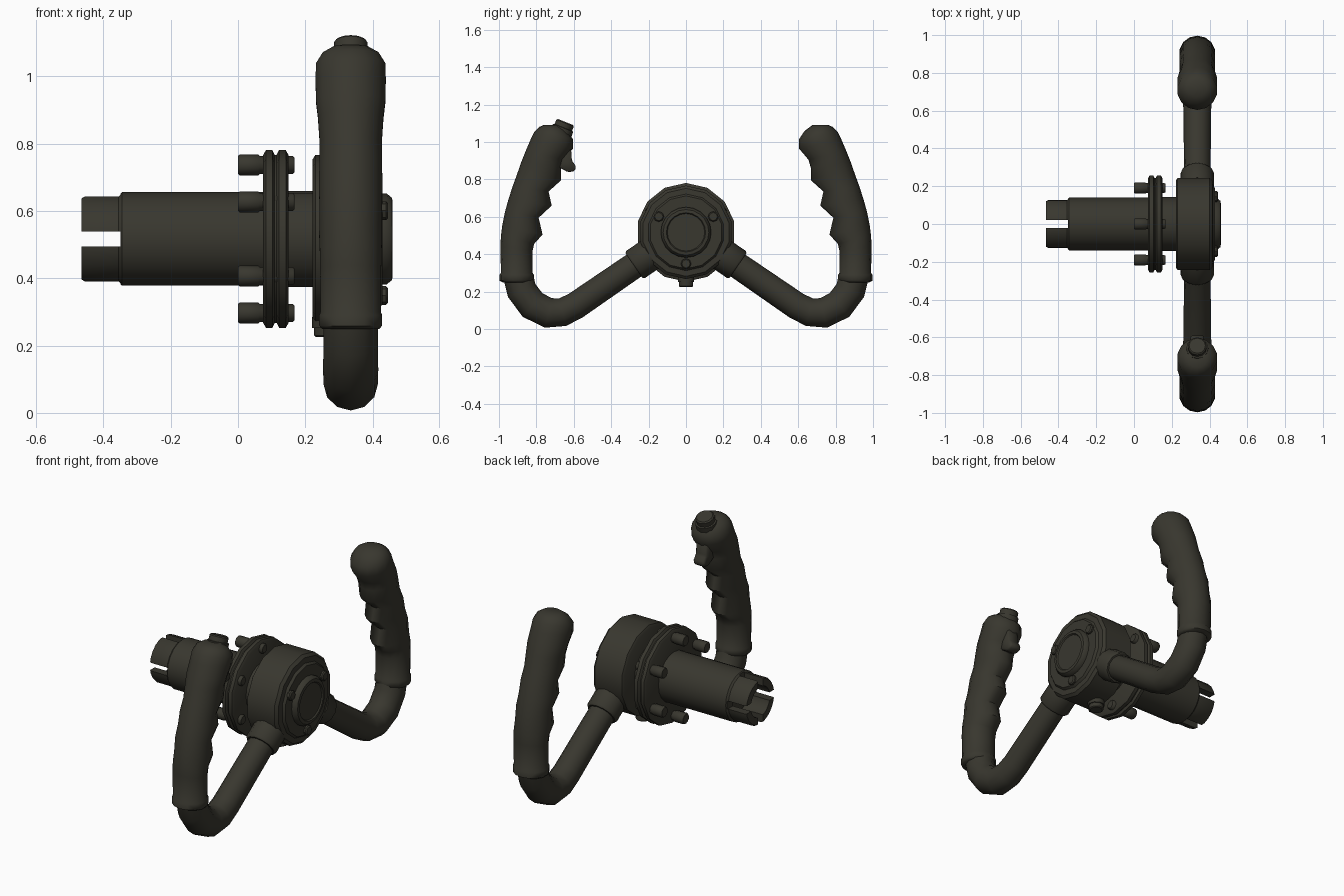
import bpy, bmesh, math
from mathutils import Vector

old = bpy.data.objects.get("Cube")
if old:
    bpy.data.objects.remove(old, do_unlink=True)

mat = bpy.data.materials.new("dark olive black")
mat.use_nodes = True
COLOR = (0.04, 0.038, 0.028, 1)
mat.diffuse_color = COLOR
bsdf = next(n for n in mat.node_tree.nodes if n.type == 'BSDF_PRINCIPLED')
bsdf.inputs["Base Color"].default_value = COLOR

X, Y, Z = Vector((1, 0, 0)), Vector((0, 1, 0)), Vector((0, 0, 1))
AXIS_Z = 0.517          # height of the shaft axis
YOKE_X = 0.335          # plane of the two handles


def finish(name, bm, angle=40):
    bmesh.ops.recalc_face_normals(bm, faces=bm.faces)
    mesh = bpy.data.meshes.new(name)
    bm.to_mesh(mesh)
    bm.free()
    obj = bpy.data.objects.new(name, mesh)
    bpy.context.collection.objects.link(obj)
    mesh.materials.append(mat)
    smooth(obj, angle)
    return obj


def smooth(obj, angle=40):
    bpy.ops.object.select_all(action='DESELECT')
    obj.select_set(True)
    bpy.context.view_layer.objects.active = obj
    bpy.ops.object.shade_smooth_by_angle(angle=math.radians(angle))


def loft(name, rings, n=14, angle=40):
    """Skin elliptical rings, each given as (centre, u half-axis, v half-axis)."""
    bm = bmesh.new()
    loops = []
    for c, u, v in rings:
        steps = [2 * math.pi * i / n for i in range(n)]
        loops.append([bm.verts.new(c + u * math.cos(a) + v * math.sin(a)) for a in steps])
    for a, b in zip(loops, loops[1:]):
        for i in range(n):
            j = (i + 1) % n
            bm.faces.new((a[i], a[j], b[j], b[i]))
    bm.faces.new(loops[0])
    bm.faces.new(loops[-1])
    return finish(name, bm, angle)


def lathe(name, profile, origin=(0, 0, AXIS_Z), axis=X, n=14):
    """Turn a (distance, radius) profile about an axis."""
    axis = Vector(axis).normalized()
    u = Z if abs(axis.x) > 0.9 else X
    v = axis.cross(u)
    return loft(name, [(Vector(origin) + axis * d, u * r, v * r) for d, r in profile], n)


def around(radius, degrees):
    a = math.radians(degrees)
    return (0, radius * math.cos(a), AXIS_Z + radius * math.sin(a))


# Shaft with a bored, slotted end
shaft = lathe("shaft", [(-0.335, 0.085), (-0.465, 0.085), (-0.465, 0.124), (-0.455, 0.13),
                        (-0.355, 0.13), (-0.345, 0.139), (0.1, 0.139), (0.1, 0.143),
                        (0.24, 0.143)], n=20)
for cut_size in ((0.23, 0.4, 0.045), (0.23, 0.045, 0.4)):
    bpy.ops.mesh.primitive_cube_add(size=1, location=(-0.465, 0, AXIS_Z))
    cutter = bpy.context.object
    cutter.scale = cut_size
    cutter.hide_render = True
    mod = shaft.modifiers.new("slot", 'BOOLEAN')
    mod.operation, mod.solver, mod.object = 'DIFFERENCE', 'EXACT', cutter
    bpy.ops.object.select_all(action='DESELECT')
    shaft.select_set(True)
    bpy.context.view_layer.objects.active = shaft
    bpy.ops.object.modifier_apply(modifier=mod.name)
    bpy.data.objects.remove(cutter, do_unlink=True)
shaft.data.materials.clear()
shaft.data.materials.append(mat)
smooth(shaft)

# Double flange and its six bolts
lathe("flange", [(0.075, 0.25), (0.083, 0.264), (0.102, 0.264), (0.109, 0.25),
                 (0.115, 0.25), (0.122, 0.264), (0.142, 0.264), (0.15, 0.25)])
for i in range(6):
    lathe("flange_bolt", [(0, 0.027), (0.005, 0.031), (0.06, 0.031), (0.065, 0.027),
                          (0.162, 0.027), (0.168, 0.022)], around(0.22, 30 + 60 * i), n=10)

# Hub drum, face plate, centre cap and face bolts
lathe("hub", [(0.222, 0.237), (0.23, 0.25), (0.4, 0.25), (0.415, 0.235),
              (0.417, 0.205), (0.43, 0.195)])
lathe("centre_cap", [(0.42, 0.135), (0.442, 0.135), (0.458, 0.122), (0.46, 0.105),
                     (0.453, 0.1)], n=20)
for deg in (30, 150, 270):
    lathe("face_bolt", [(0.41, 0.028), (0.44, 0.028), (0.446, 0.022)],
          around(0.168, deg), n=8)

# Fitting under the hub
lathe("drain_fitting", [(0.225, 0.034), (0.23, 0.04), (0.252, 0.04), (0.252, 0.046),
                        (0.285, 0.046)], (0.266, 0, 0), Z, n=10)

# Grip slices: outer y, z; inner y, z; half width. Inner points form finger ridges
GRIP = [(.98, .25, .83, .25, .088), (.997, .258, .813, .262, .096),
        (.997, .29, .813, .29, .096), (.989, .30, .82, .30, .092),
        (.993, .44, .82, .42, .093), (.989, .5, .812, .455, .094),
        (.983, .55, .767, .505, .096), (.967, .63, .788, .595, .095),
        (.95, .69, .718, .66, .097), (.928, .76, .735, .735, .095),
        (.906, .82, .668, .795, .095), (.878, .9, .668, .86, .1),
        (.858, .95, .655, .905, .106), (.83, 1.015, .604, .965, .107),
        (.81, 1.055, .604, 1.015, .106), (.785, 1.08, .635, 1.06, .085),
        (.76, 1.092, .675, 1.09, .05)]
ARM = [(.17, .32, .07), (.26, .381, .071), (.59, .125, .073), (.66, .09, .076),
       (.735, .086, .081), (.82, .128, .082), (.878, .205, .081), (.902, .3, .08)]
ARM[0] = (.16, .418, .07)
ARM[1] = (.245, .362, .07)


def handle(side, label):
    def place(y, z):
        return Vector((YOKE_X, side * y, z))

    # Bent arm tube
    pts = [place(y, z) for y, z, _ in ARM]
    rings = []
    for i, p in enumerate(pts):
        t = (pts[min(i + 1, len(pts) - 1)] - pts[max(i - 1, 0)]).normalized()
        r = ARM[i][2]
        rings.append((p, X * r, t.cross(X) * r))
    loft(label + "_arm", rings, 12, 60)

    # Socket where the arm leaves the hub
    out = pts[2] - pts[1]
    lathe(label + "_arm_socket", [(-0.06, 0.088), (0.03, 0.088), (0.04, 0.08)],
          pts[1], out, n=12)

    # Moulded grip
    rings = []
    for oy, oz, iy, iz, w in GRIP:
        o, i = place(oy, oz), place(iy, iz)
        rings.append(((o + i) / 2, (i - o) / 2, X * w))
    loft(label + "_grip", rings, 14, 50)


handle(1, "left")
handle(-1, "right")

# Push button on top of the right grip
lathe("push_button", [(-0.03, 0.06), (0.022, 0.058), (0.024, 0.05), (0.05, 0.05),
                      (0.056, 0.043)], (YOKE_X, -0.665, 1.055), (0, 0.37, 0.93), n=12)

# Trigger on the inner side of the right grip
outline = [(-.68, .98), (-.615, .97), (-.61, .9), (-.588, .87), (-.594, .845),
           (-.63, .838), (-.69, .87)]
bm = bmesh.new()
face = bm.faces.new([bm.verts.new((YOKE_X - 0.035, y, z)) for y, z in outline])
new = bmesh.ops.extrude_face_region(bm, geom=[face])["geom"]
bmesh.ops.translate(bm, vec=X * 0.07, verts=[g for g in new if isinstance(g, bmesh.types.BMVert)])
bmesh.ops.bevel(bm, geom=bm.edges[:], offset=0.008, segments=1, affect='EDGES')
finish("trigger", bm, 50)
